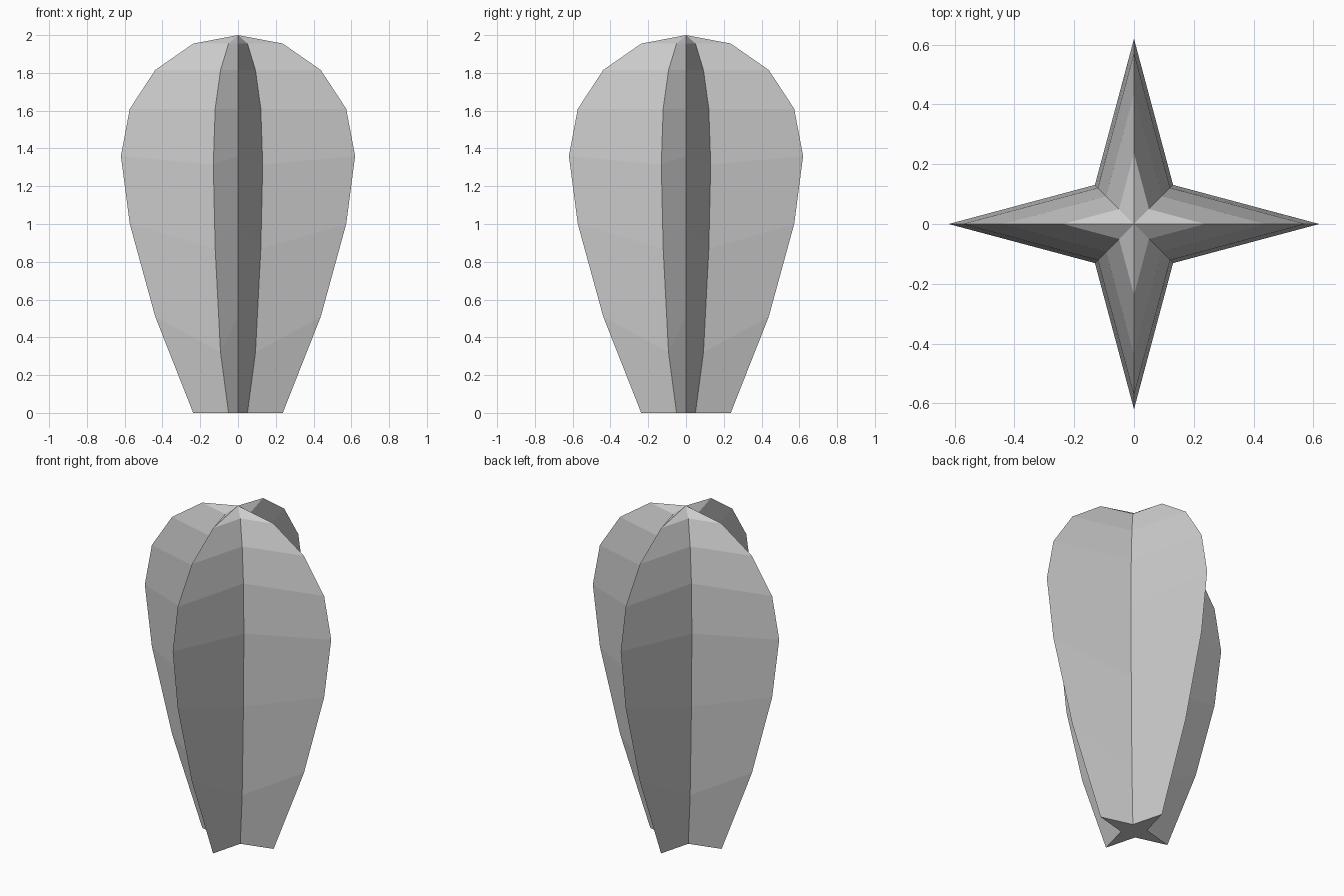
import bpy, bmesh
from math import sin, cos, radians

cube = bpy.data.objects.get("Cube")
if cube:
    bpy.data.objects.remove(cube)

# Single grey material
grey = bpy.data.materials.new("plain grey")
grey.use_nodes = True
colour = (0.6, 0.6, 0.6, 1)
grey.diffuse_color = colour
grey.node_tree.nodes["Principled BSDF"].inputs["Base Color"].default_value = colour

FIN, VALLEY = 0.62, 0.185      # largest radius of fin tips and valleys
fin_z = [0, 0.51, 1.0, 1.36, 1.61, 1.815, 1.955]
valley_z = [0, 0.32, 0.87, 1.315, 1.61, 1.815, 1.955]

bm = bmesh.new()

# Four-pointed star rings: tips and valleys alternate
rings = []
for i, heights in enumerate(zip(fin_z, valley_z)):
    swell = sin(radians(22.5 * (i + 1)))
    ring = []
    for k in range(8):
        radius = (FIN, VALLEY)[k % 2] * swell
        a = radians(45 * k)
        ring.append(bm.verts.new((radius * cos(a), radius * sin(a), heights[k % 2])))
    rings.append(ring)

# Fin walls between rings
for low, high in zip(rings, rings[1:]):
    for k in range(8):
        n = (k + 1) % 8
        bm.faces.new((low[k], low[n], high[n], high[k]))

# Pointed crown and flat star base
apex = bm.verts.new((0, 0, 2))
for k in range(8):
    bm.faces.new((rings[-1][k], rings[-1][(k + 1) % 8], apex))
bm.faces.new(rings[0][::-1])

mesh = bpy.data.meshes.new("finned_body")
bm.to_mesh(mesh)
bm.free()
mesh.materials.append(grey)
body = bpy.data.objects.new("finned_body", mesh)
bpy.context.collection.objects.link(body)
